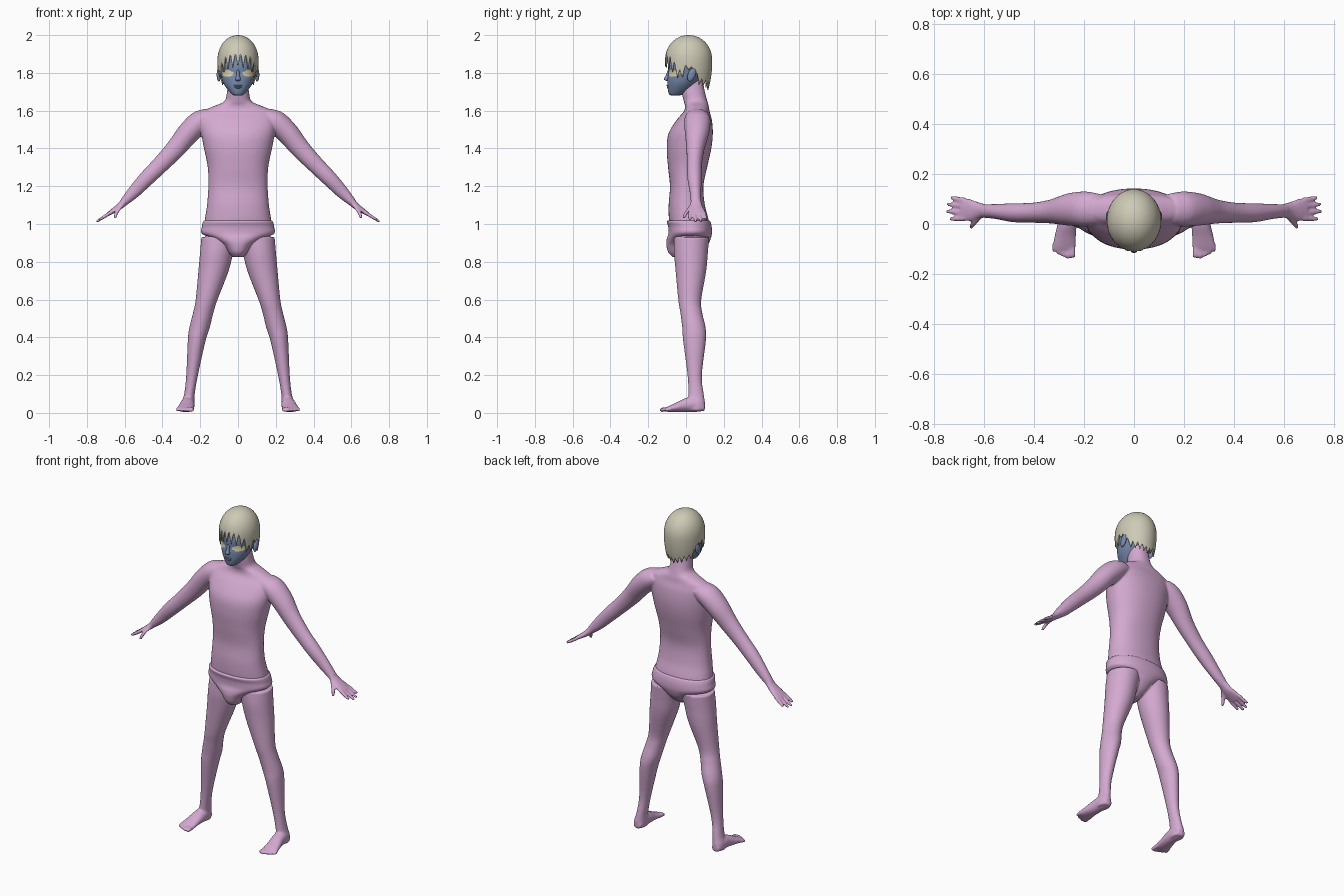
import bpy, bmesh, math
from mathutils import Vector

cube = bpy.data.objects.get("Cube")
if cube:
    bpy.data.objects.remove(cube)

X, Y, Z = Vector((1, 0, 0)), Vector((0, 1, 0)), Vector((0, 0, 1))


def material(name, rgb):
    m = bpy.data.materials.new(name)
    m.use_nodes = True
    m.diffuse_color = (*rgb, 1)
    m.node_tree.nodes["Principled BSDF"].inputs["Base Color"].default_value = (*rgb, 1)
    return m


pink = material("pink_skin", (0.66, 0.40, 0.64))
blue = material("blue_face", (0.19, 0.26, 0.42))
sand = material("sand_hair", (0.62, 0.59, 0.47))
cream = material("cream_eye", (0.75, 0.70, 0.45))


def catmull(rows, steps):
    """Smooth curve through rows of numbers."""
    out, last = [], len(rows) - 1
    for i in range(last):
        p0, p1, p2, p3 = (rows[min(max(j, 0), last)] for j in (i - 1, i, i + 1, i + 2))
        for k in range(steps):
            t = k / steps
            out.append([b + 0.5 * t * (c - a + t * (2 * a - 5 * b + 4 * c - d + t * (3 * (b - c) + d - a)))
                        for a, b, c, d in zip(p0, p1, p2, p3)])
    return out + [list(rows[-1])]


def loft(bm, rows, a=X, b=Y, side=1, n=32, power=2.0, steps=5, cap_end=True):
    """Tube through rows of (x, y, z, radius along a, radius along b)."""
    rings = []
    for x, y, z, ra, rb in catmull(rows, steps):
        ring = []
        for i in range(n):
            c, s = math.cos(math.tau * i / n), math.sin(math.tau * i / n)
            c = math.copysign(abs(c) ** (2 / power), c)
            s = math.copysign(abs(s) ** (2 / power), s)
            p = Vector((x, y, z)) + a * ra * c + b * rb * s
            ring.append(bm.verts.new((p.x * side, p.y, p.z)))
        rings.append(ring)
    for r, q in zip(rings, rings[1:]):
        for i in range(n):
            j = (i + 1) % n
            bm.faces.new((r[i], r[j], q[j], q[i]))
    bm.faces.new(rings[0])
    if cap_end:
        bm.faces.new(rings[-1])


def upright(rows):
    """(z, half width, front y, back y) to loft rows."""
    return [(0, (f + k) / 2, z, w, (k - f) / 2) for z, w, f, k in rows]


def ball(bm, centre, radii):
    made = bmesh.ops.create_uvsphere(bm, u_segments=20, v_segments=12, radius=1)["verts"]
    for v in made:
        v.co = Vector([c + r * q for c, r, q in zip(centre, radii, v.co)])


def finish(name, bm, *mats):
    bmesh.ops.recalc_face_normals(bm, faces=bm.faces[:])
    me = bpy.data.meshes.new(name)
    bm.to_mesh(me)
    bm.free()
    for m in mats:
        me.materials.append(m)
    me.shade_smooth()
    ob = bpy.data.objects.new(name, me)
    bpy.context.scene.collection.objects.link(ob)
    return ob


# Body: torso, limbs, hands and feet fused into one skin
bm = bmesh.new()
loft(bm, upright([
    (0.84, .04, -.05, .06), (0.88, .10, -.075, .10), (0.95, .182, -.08, .125),
    (1.02, .176, -.09, .12), (1.1, .164, -.092, .10), (1.2, .157, -.085, .092),
    (1.3, .160, -.095, .112), (1.4, .180, -.102, .134), (1.48, .195, -.092, .142),
    (1.55, .202, -.05, .137), (1.595, .19, -.012, .125), (1.625, .125, -.005, .12),
    (1.65, .072, -.012, .113), (1.70, .058, -.022, .10), (1.78, .05, -.02, .085)]),
    n=48, power=2.2)

across = Vector((.7, 0, .7))
leg = [(.10, .03, .93, .094, .093), (.113, .026, .85, .088, .09), (.13, .026, .75, .08, .081),
       (.166, .02, .6, .058, .061), (.184, .028, .53, .054, .058), (.204, .042, .45, .054, .062),
       (.219, .045, .38, .047, .06), (.243, .046, .2, .031, .038), (.257, .053, .1, .028, .041),
       (.265, .055, .05, .034, .046), (.265, .055, .012, .033, .044)]
foot = [(.265, .098, .028, .024, .018), (.265, .05, .045, .035, .04), (.268, 0, .042, .038, .037),
        (.275, -.05, .03, .043, .025), (.279, -.09, .021, .046, .016), (.279, -.108, .018, .04, .010)]
arm = [(.14, .06, 1.575, .06, .05), (.195, .06, 1.545, .07, .062), (.262, .058, 1.483, .064, .06),
       (.33, .05, 1.40, .048, .053), (.405, .045, 1.32, .04, .046), (.48, .045, 1.245, .038, .042),
       (.553, .05, 1.168, .030, .034), (.605, .052, 1.115, .027, .022)]
palm = [(.59, .052, 1.13, .026, .022), (.625, .054, 1.095, .034, .018),
        (.66, .056, 1.07, .045, .014), (.69, .058, 1.05, .045, .010)]
for side in (1, -1):
    loft(bm, leg, side=side)
    loft(bm, foot, X, Z, side)
    loft(bm, arm, Y, across, side)
    loft(bm, palm, Y, across, side)
    # Fingers: root y, tip x, tip y
    for y0, x1, y1 in ((.095, .732, .106), (.07, .748, .08), (.045, .75, .051), (.022, .736, .02)):
        loft(bm, [(.675, y0, 1.06, .0115, .010), (.71, (y0 + y1) / 2, 1.037, .0105, .0095),
                  (x1, y1, 1.055 - (x1 - .69) * .72, .008, .007)], Y, across, side, n=12)
    loft(bm, [(.615, .035, 1.10, .015, .014), (.64, .005, 1.065, .012, .012),
              (.652, -.014, 1.03, .008, .008)], Y, X, side, n=12)
    # Toes, big one on the inside
    for i, tip in enumerate((-.136, -.138, -.131, -.122, -.110)):
        x, r = .246 + .0185 * i, .012 - .0009 * i
        loft(bm, [(x, -.08, .02, r, r), (x, tip + .012, .017, r, r), (x, tip, .014, r * .7, r * .7)],
             X, Z, side, n=12)
body = finish("body", bm, pink)
remesh = body.modifiers.new("fuse", 'REMESH')
remesh.mode = 'VOXEL'
remesh.voxel_size = 0.0055
remesh.use_smooth_shade = True
relax = body.modifiers.new("relax", 'SMOOTH')
relax.factor = 0.5
relax.iterations = 5

# Briefs: snug shell that the thighs pass through
bm = bmesh.new()
loft(bm, upright([
    (0.826, .030, -.07, .03), (0.85, .052, -.094, .075), (0.89, .085, -.104, .115),
    (0.92, .135, -.102, .130), (0.95, .192, -.093, .137), (0.985, .191, -.094, .136),
    (1.01, .186, -.101, .130), (1.018, .180, -.096, .124)]), n=64, power=2.2)
finish("briefs", bm, pink)

# Head with eyes picked out by position
bm = bmesh.new()
loft(bm, upright([
    (1.680, .020, -.080, -.035), (1.688, .034, -.090, -.01), (1.71, .054, -.096, .03),
    (1.74, .075, -.098, .06), (1.77, .087, -.098, .085), (1.80, .093, -.094, .10),
    (1.84, .097, -.096, .11), (1.90, .09, -.085, .11), (1.95, .06, -.05, .08)]),
    n=96, steps=10)
for f in bm.faces:
    c = f.calc_center_median()
    if c.y < -.01 and ((abs(c.x) - .057) / .032) ** 2 + ((c.z - 1.797) / .017) ** 2 < 1:
        f.material_index = 1
finish("head", bm, blue, cream)

# Nose and lips
bm = bmesh.new()
loft(bm, [(0, -.088, 1.815, .007, .008), (0, -.097, 1.785, .009, .011),
          (0, -.102, 1.766, .014, .015), (0, -.096, 1.756, .009, .006)], n=20)
finish("nose", bm, blue)
bm = bmesh.new()
ball(bm, (0, -.092, 1.733), (.024, .011, .005))
ball(bm, (0, -.091, 1.723), (.020, .011, .006))
finish("lips", bm, blue)

# Ears
for side, label in ((1, "left"), (-1, "right")):
    bm = bmesh.new()
    ball(bm, (side * .101, .03, 1.79), (.012, .021, .036))
    for v in bm.verts:
        v.co.y += (v.co.z - 1.79) * .25
    finish(label + "_ear", bm, blue)

# Hair: dome with a hem cut into pointed locks
hem_keys = [(0, 1.835, .07), (.6, 1.82, .08), (.95, 1.79, .07), (1.2, 1.745, .07),
            (1.45, 1.82, .02), (1.75, 1.81, .02), (2.1, 1.735, .04), (3.15, 1.71, .03)]


def hem(turn):
    """Lower edge height for a turn away from the front."""
    a = abs(turn)
    for (a0, z0, h0), (a1, z1, h1) in zip(hem_keys, hem_keys[1:]):
        if a <= a1:
            t = (a - a0) / (a1 - a0)
            saw = abs((turn * 24 / math.tau + .5) % 1 * 2 - 1)
            return z0 + (z1 - z0) * t + (h0 + (h1 - h0) * t) * saw


bm = bmesh.new()
count, levels, brow = 192, 22, 1.86
rings = []
for k in range(1, levels + 1):
    ring = []
    for i in range(count):
        turn = math.tau * i / count - math.pi
        low = hem(turn)
        v = k / levels
        z = 2 - (2 - low) * v ** 1.5
        if z > brow:
            r = (1 - ((z - brow) / .14) ** 2.2) ** .5
        else:
            r = 1 - .17 * ((brow - z) / .15) ** 2
        ring.append(bm.verts.new((.109 * r * math.sin(turn), .014 - .125 * r * math.cos(turn), z)))
    rings.append(ring)
top = bm.verts.new((0, .014, 2))
for i in range(count):
    j = (i + 1) % count
    bm.faces.new((top, rings[0][i], rings[0][j]))
    for r, q in zip(rings, rings[1:]):
        bm.faces.new((r[i], q[i], q[j], r[j]))
hair = finish("hair", bm, sand)
shell = hair.modifiers.new("thickness", 'SOLIDIFY')
shell.thickness = 0.006
shell.offset = -1
